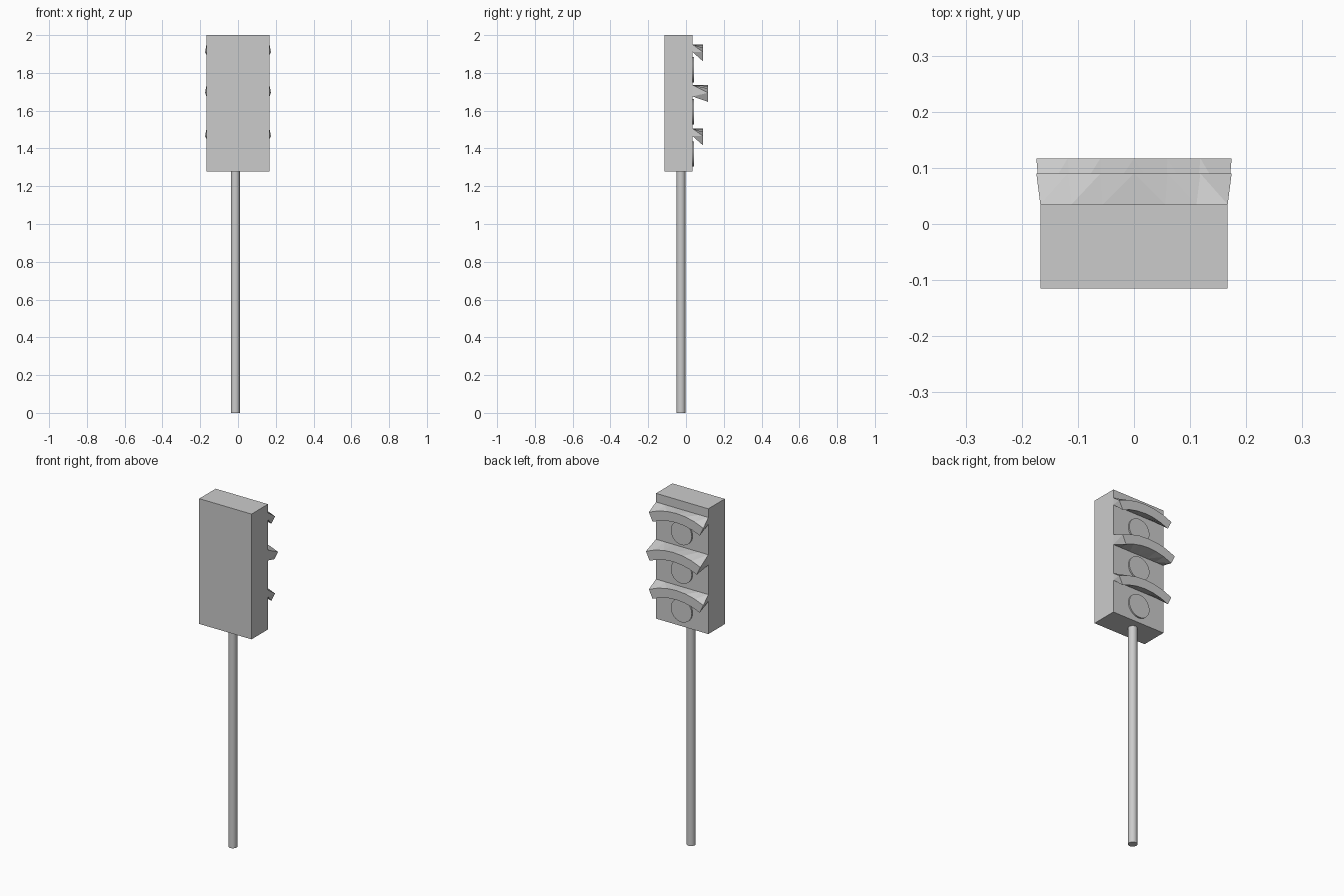
import bpy, bmesh, math

if "Cube" in bpy.data.objects:
    bpy.data.objects.remove(bpy.data.objects["Cube"])

FACE_Y = 0.035          # lamp-side face of the housing
HALF_W = 0.167


def finish(name, bm, smooth=False):
    bmesh.ops.recalc_face_normals(bm, faces=bm.faces)
    mesh = bpy.data.meshes.new(name)
    bm.to_mesh(mesh)
    bm.free()
    ob = bpy.data.objects.new(name, mesh)
    bpy.context.collection.objects.link(ob)
    if smooth:
        bpy.ops.object.select_all(action='DESELECT')
        ob.select_set(True)
        bpy.context.view_layer.objects.active = ob
        bpy.ops.object.shade_smooth_by_angle(angle=math.radians(35))
    return ob


def box(name, lo, hi):
    bm = bmesh.new()
    bmesh.ops.create_cube(bm, size=1)
    for v in bm.verts:
        v.co = [(a + b) / 2 + c * (b - a) for a, b, c in zip(lo, hi, v.co)]
    return finish(name, bm)


def cylinder(name, radius, depth, loc, rot_x=0.0, sides=32):
    bm = bmesh.new()
    bmesh.ops.create_cone(bm, cap_ends=True, segments=sides,
                          radius1=radius, radius2=radius, depth=depth)
    ob = finish(name, bm, smooth=True)
    ob.location = loc
    ob.rotation_euler.x = rot_x
    return ob


def visor(name, top, tip_y, root_h, segs=6):
    """Loft from a straight bar on the housing to an arched outer band."""
    radius, thick = 0.40, 0.054
    half_angle = math.asin(0.174 / radius)
    bm = bmesh.new()
    rings = []
    for i in range(segs + 1):
        t = 2 * i / segs - 1
        a = t * half_angle
        s, c = math.sin(a), math.cos(a)
        zc = top - radius
        rings.append([bm.verts.new(p) for p in (
            (t * HALF_W, FACE_Y, top),
            (radius * s, tip_y, zc + radius * c),
            ((radius - thick) * s, tip_y, zc + (radius - thick) * c),
            (t * HALF_W, FACE_Y, top - root_h))])
    for a, b in zip(rings, rings[1:]):
        for k in range(4):
            n = (k + 1) % 4
            bm.faces.new((a[k], a[n], b[n], b[k]))
    bm.faces.new(rings[0])
    bm.faces.new(rings[-1])
    bmesh.ops.triangulate(bm, faces=[f for f in bm.faces])
    return finish(name, bm)


# Post and lamp housing
cylinder("post", 0.024, 1.29, (-0.014, -0.027, 0.645))
box("housing", (-HALF_W, -0.115, 1.277), (HALF_W, FACE_Y, 2.0))

# Lamps with a visor above each
for label, lamp_z, top, tip_y, root_h in (
        ("upper", 1.817, 1.95, 0.090, 0.04),
        ("middle", 1.594, 1.735, 0.117, 0.06),
        ("lower", 1.371, 1.505, 0.090, 0.04)):
    cylinder(label + "_lamp", 0.067, 0.02, (0, FACE_Y - 0.002, lamp_z), math.pi / 2)
    visor(label + "_visor", top, tip_y, root_h)
